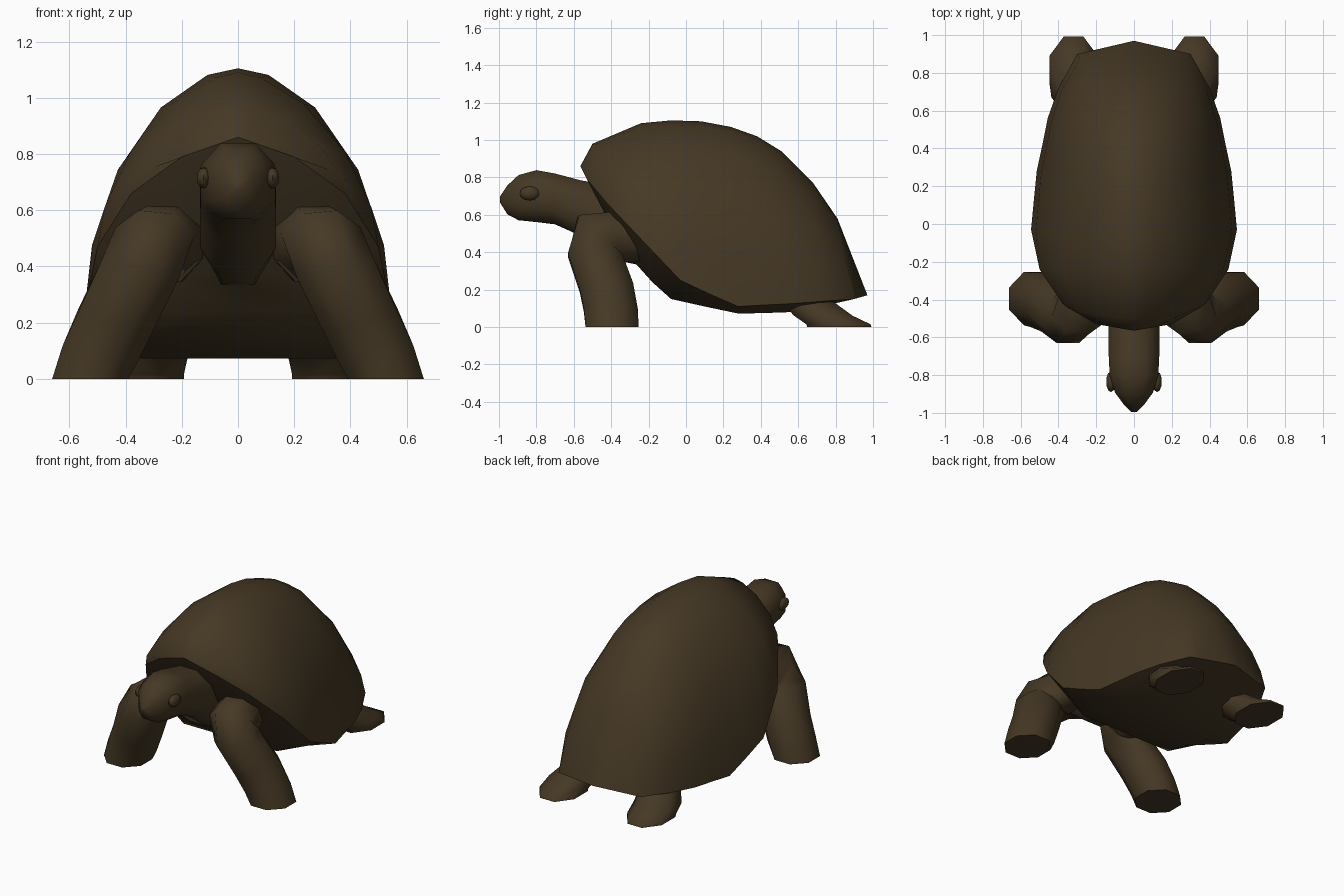
import bpy, bmesh, math
from mathutils import Vector

if "Cube" in bpy.data.objects:
    bpy.data.objects.remove(bpy.data.objects["Cube"])

brown = bpy.data.materials.new("dark brown")
brown.diffuse_color = (0.06, 0.04, 0.018, 1)
brown.use_nodes = True
brown.node_tree.nodes["Principled BSDF"].inputs["Base Color"].default_value = brown.diffuse_color


def finish(bm, name, angle=50):
    bmesh.ops.remove_doubles(bm, verts=bm.verts, dist=0.0005)
    bmesh.ops.recalc_face_normals(bm, faces=bm.faces)
    me = bpy.data.meshes.new(name)
    bm.to_mesh(me)
    bm.free()
    me.materials.append(brown)
    ob = bpy.data.objects.new(name, me)
    bpy.context.collection.objects.link(ob)
    bpy.ops.object.select_all(action='DESELECT')
    ob.select_set(True)
    bpy.context.view_layer.objects.active = ob
    bpy.ops.object.shade_smooth_by_angle(angle=math.radians(angle))
    return ob


def loft(bm, rows, closed=False, caps=False):
    """Skin rows of points with quads."""
    vs = [[bm.verts.new(p) for p in r] for r in rows]
    n = len(rows[0])
    for a, b in zip(vs, vs[1:]):
        for i in range(n if closed else n - 1):
            j = (i + 1) % n
            bm.faces.new((a[i], a[j], b[j], b[i]))
    if caps:
        bm.faces.new(vs[0])
        bm.faces.new(vs[-1])


def spow(v, e):
    return math.copysign(abs(v) ** e, v)


def ring(c, normal, rx, ry, n=8, square=1.0):
    """Polygon ring round a point, facing along normal; rx runs sideways."""
    c, w = Vector(c), Vector(normal).normalized()
    u = Vector((1, 0, 0))
    u = (u - w * u.dot(w)).normalized()
    v = w.cross(u)
    pts = []
    for i in range(n):
        a = 2 * math.pi * (i + 0.5) / n
        pts.append(c + u * rx * 1.06 * spow(math.cos(a), square)
                   + v * ry * 1.06 * spow(math.sin(a), square))
    return pts


def mirrored(rows, s):
    return [[(s * p[0], p[1], p[2]) for p in r] for r in rows]


# Shell: each rib runs from a rim point to a spine point; higher power = flatter rib
rim = [(.20, -.53, .79), (.38, -.42, .66), (.50, -.24, .47), (.545, -.03, .25),
       (.53, .13, .175), (.515, .28, .11), (.485, .42, .118), (.457, .56, .125),
       (.40, .72, .137), (.30, .90, .15), (.30, .90, .15)]
spine = [(-.565, .86), (-.50, .98), (-.24, 1.09), (-.08, 1.105), (.08, 1.10),
         (.24, 1.07), (.38, 1.02), (.51, .94), (.68, .77), (.81, .58), (.97, .17)]
power = [1, 1.22, 1.2, 1.08, 1.05, 1.02, 1, 1, 1, 1, 1]
angles = [0, 13, 32, 53, 73, 90]
rows = []
for k, ((rx, ry, rz), (sy, sz), e) in enumerate(zip(rim, spine, power)):
    half = []
    for d in angles:
        t, a = d / 90, math.radians(d)
        x, f = math.sin(a) ** e, max(math.cos(a), 0) ** e
        if k in (0, len(rim) - 1):      # straight front and back edges
            x, f = t, 1 - t
        half.append((rx * x, ry + (sy - ry) * f, rz + (sz - rz) * f))
    rows.append([(-x, y, z) for x, y, z in half[:0:-1]] + half)
bm = bmesh.new()
loft(bm, rows)
bmesh.ops.dissolve_degenerate(bm, edges=bm.edges, dist=0.0005)
finish(bm, "shell")

# Belly: from the rim in to a flat plate, with a recessed front wall
plate = [(.16, -.31, .37), (.22, -.27, .34), (.28, -.18, .24), (.34, -.08, .15),
         (.34, .10, .11), (.34, .28, .072), (.32, .42, .075), (.30, .56, .08),
         (.25, .70, .105), (.20, .84, .14)]
rows = []
for r, p in zip(rim, plate):
    rows.append([(-r[0], r[1], r[2]), (-p[0], p[1], p[2]), (0, p[1], p[2]), p, r])
bm = bmesh.new()
loft(bm, rows)
for edge, row in (((0, -.565, .86), rows[0]), ((0, .97, .17), rows[-1])):
    loft(bm, [[row[0], edge, row[4]], row[1:4]])
finish(bm, "belly", 50)

# Head and neck: y, centre z, half height, half width
head = [(-.995, .682, .015, .015), (-.955, .68, .078, .055), (-.895, .692, .122, .10),
        (-.80, .70, .14, .13), (-.70, .685, .137, .135), (-.56, .635, .15, .137),
        (-.40, .56, .20, .135), (-.25, .53, .20, .125)]
bm = bmesh.new()
loft(bm, [ring((0, y, z), (0, 1, 0), w, h, 8, .85) for y, z, h, w in head], True, True)
finish(bm, "head_and_neck", 60)

# Front leg: centre, facing, sideways radius, other radius
front = [((.235, -.20, .48), (0, -1, 0), .12, .13),
         ((.26, -.375, .482), (.15, -1, 0), .135, .14),
         ((.295, -.46, .478), (.2, -1, -1), .145, .167),
         ((.35, -.487, .385), (.2, 0, -1), .145, .147),
         ((.435, -.425, .21), (.25, .1, -1), .14, .147),
         ((.49, -.402, .09), (.2, 0, -1), .14, .147),
         ((.526, -.395, 0), (0, 0, -1), .138, .145)]
# Hind leg: a short stump swept back on a long flat sole
hind = [((.24, .48, .28), (0, 0, -1), .10, .13),
        ((.275, .66, .125), (0, 0, -1), .11, .145),
        ((.31, .735, .06), (0, 0, -1), .13, .16),
        ((.32, .815, .015), (0, 0, -1), .13, .175),
        ((.32, .82, 0), (0, 0, -1), .13, .175)]
for side, s in (("left", -1), ("right", 1)):
    for name, table in (("front_leg", front), ("hind_leg", hind)):
        bm = bmesh.new()
        loft(bm, mirrored([ring(*row) for row in table], s), True, True)
        finish(bm, name + "_" + side, 60)
    # Eye: flattened ball on the side of the head
    bm = bmesh.new()
    bmesh.ops.create_uvsphere(bm, u_segments=10, v_segments=6, radius=1)
    for v in bm.verts:
        v.co = (s * .122 + v.co.x * .026, -.835 + v.co.y * .055, .715 + v.co.z * .038)
    finish(bm, "eye_" + side, 60)
